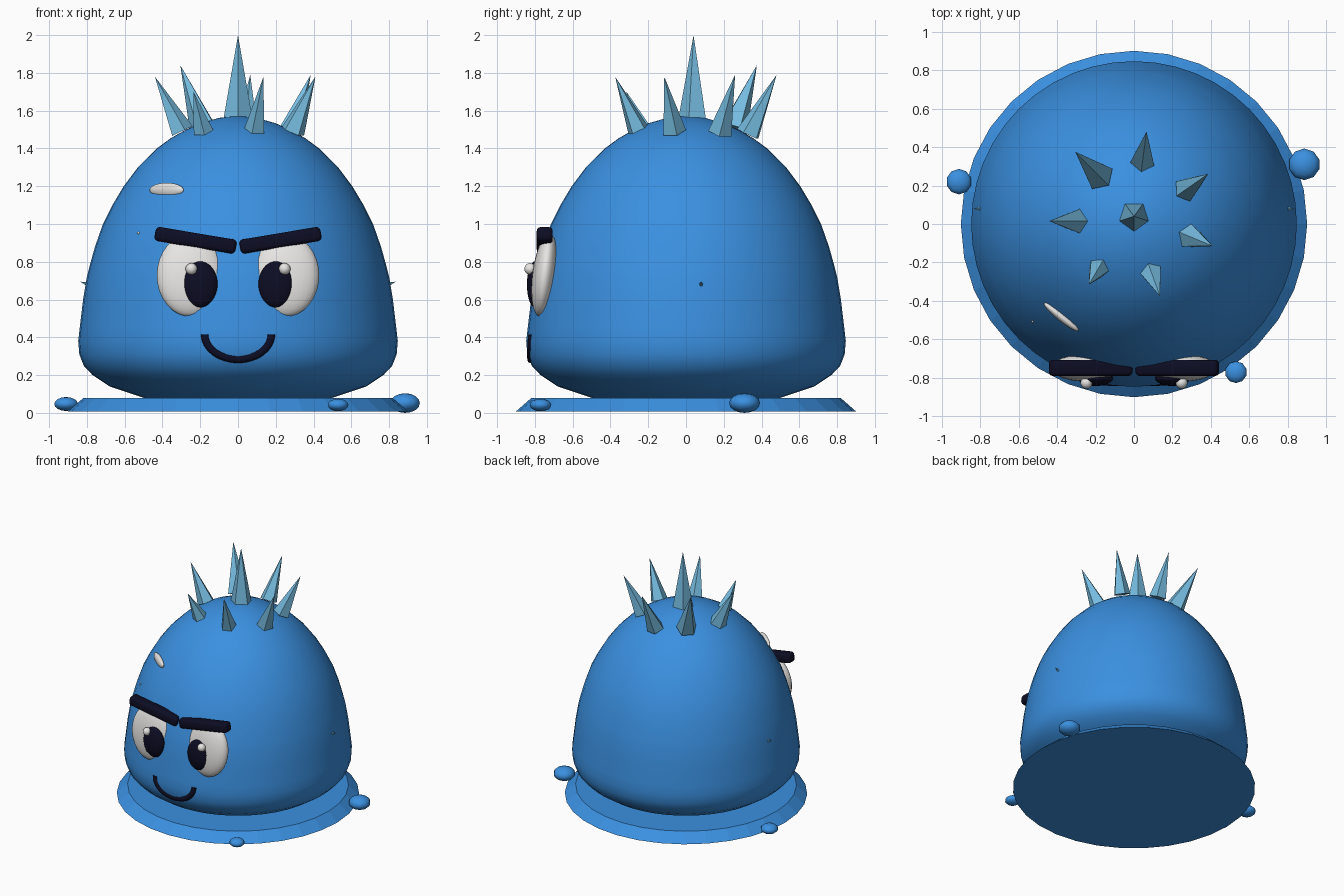
import bpy, bmesh, math
from mathutils import Vector, Matrix

if "Cube" in bpy.data.objects:
    bpy.data.objects.remove(bpy.data.objects["Cube"])


def material(name, rgb):
    m = bpy.data.materials.new(name)
    m.diffuse_color = (*rgb, 1)
    m.use_nodes = True
    m.node_tree.nodes["Principled BSDF"].inputs["Base Color"].default_value = m.diffuse_color
    return m


BLUE = material("slime blue", (0.043, 0.28, 0.75))
TEAL = material("spike pale blue", (0.18, 0.50, 0.74))
WHITE = material("eye white", (0.80, 0.79, 0.77))
DARK = material("dark navy", (0.004, 0.004, 0.018))


def make(name, bm, mat, smooth=True, angle=60):
    bmesh.ops.recalc_face_normals(bm, faces=bm.faces)
    me = bpy.data.meshes.new(name)
    bm.to_mesh(me)
    bm.free()
    me.materials.append(mat)
    ob = bpy.data.objects.new(name, me)
    bpy.context.collection.objects.link(ob)
    if smooth:
        bpy.context.view_layer.objects.active = ob
        ob.select_set(True)
        bpy.ops.object.shade_smooth_by_angle(angle=math.radians(angle))
        ob.select_set(False)
    return ob


def ellipsoid(name, loc, half, mat, rot=None, seg=24, rings=16, smooth=True):
    bm = bmesh.new()
    bmesh.ops.create_uvsphere(bm, u_segments=seg, v_segments=rings, radius=1)
    rot = rot or Matrix.Identity(4)
    bm.transform(Matrix.Translation(loc) @ rot @ Matrix.Diagonal((*half, 1)))
    return make(name, bm, mat, smooth)


def cone(name, base, tip, radius, mat, sides=5):
    base, tip = Vector(base), Vector(tip)
    d = tip - base
    bm = bmesh.new()
    bmesh.ops.create_cone(bm, cap_ends=True, segments=sides, radius1=radius, radius2=0, depth=d.length)
    bm.transform(Matrix.Translation((base + tip) / 2) @ d.to_track_quat('Z', 'Y').to_matrix().to_4x4())
    return make(name, bm, mat, smooth=False)


# Dome body: revolved (radius, height) profile
PROFILE = [(0, 1.572), (.1, 1.562), (.2, 1.533), (.275, 1.50), (.355, 1.455), (.43, 1.40),
           (.53, 1.30), (.605, 1.20), (.665, 1.10), (.715, 1.0), (.757, .88), (.785, .78),
           (.80, .72), (.82, .6), (.838, .45), (.846, .38), (.84, .31), (.817, .25),
           (.77, .20), (.68, .14), (.5, .08), (.3, .05), (0, .04)]


def body_radius(z):
    for (r1, z1), (r2, z2) in zip(PROFILE, PROFILE[1:]):
        if z2 <= z <= z1:
            return r1 + (r2 - r1) * (z1 - z) / (z1 - z2)
    return 0


bm = bmesh.new()
verts = [bm.verts.new((r, 0, z)) for r, z in PROFILE]
edges = [bm.edges.new(p) for p in zip(verts, verts[1:])]
bmesh.ops.spin(bm, geom=verts + edges, cent=(0, 0, 0), axis=(0, 0, 1), angle=math.tau, steps=48)
bmesh.ops.remove_doubles(bm, verts=bm.verts, dist=1e-4)
make("body", bm, BLUE)

# Puddle disc with sloping rim
bm = bmesh.new()
bmesh.ops.create_cone(bm, cap_ends=True, segments=32, radius1=.9, radius2=.82, depth=.07)
bm.transform(Matrix.Translation((0, 0, .043)))
make("puddle", bm, BLUE, smooth=False)

# Droplets around the puddle
for i, (x, y, z, r, h) in enumerate([(-.91, .22, .047, .066, .037), (.885, .31, .052, .082, .052),
                                     (.53, -.77, .042, .057, .033)]):
    ellipsoid(f"droplet_{i + 1}", (x, y, z), (r, r, h), BLUE, seg=10, rings=8)

# Crown of five-sided spikes: base, tip, radius
SPIKES = [((0, .04, 1.56), (0, .04, 2.0), .08),
          ((-.18, .25, 1.50), (-.305, .375, 1.84), .078),
          ((.045, .33, 1.475), (.065, .48, 1.79), .066),
          ((.27, .18, 1.485), (.385, .26, 1.79), .066),
          ((.29, -.065, 1.49), (.41, -.115, 1.78), .066),
          ((.09, -.25, 1.49), (.135, -.375, 1.78), .06),
          ((-.185, -.23, 1.49), (-.235, -.315, 1.70), .056),
          ((-.30, .015, 1.49), (-.44, .015, 1.78), .066)]
for i, (b, t, r) in enumerate(SPIKES):
    cone(f"spike_{i + 1}", b, t, r, TEAL)

for side, s in (("left", -1), ("right", 1)):
    # Eye, pupil and glint
    ellipsoid(f"{side}_eye", (s * .252, -.748, .728), (.178, .066, .22), WHITE,
              Matrix.Rotation(math.radians(-7), 4, 'X'))
    ellipsoid(f"{side}_pupil", (s * .20, -.80, .68), (.092, .042, .122), DARK)
    ellipsoid(f"{side}_glint", (s * .247, -.825, .762), (.031,) * 3, WHITE, seg=16, rings=10)
    # Slanted eyebrow
    bm = bmesh.new()
    bmesh.ops.create_cube(bm, size=1)
    bm.transform(Matrix.Diagonal((.435, .085, .076, 1)))
    bmesh.ops.bevel(bm, geom=list(bm.edges), offset=.022, segments=3, profile=.5, affect='EDGES')
    bm.transform(Matrix.Translation((s * .225, -.748, .914)) @ Matrix.Rotation(s * math.radians(-9.5), 4, 'Y'))
    make(f"{side}_eyebrow", bm, DARK)
    # Tiny thorn on the flank
    cone(f"{side}_thorn", (s * .79, .08, .677), (s * .835, .08, .695), .014, TEAL)

# Smiling mouth: tube following the body surface
bm = bmesh.new()
rings = []
for i in range(25):
    a = math.pi * i / 24
    x, z = .175 * math.cos(a), .415 - .13 * math.sin(a)
    c = Vector((x, -math.sqrt(body_radius(z) ** 2 - x * x) + .006, z))
    out = Vector((math.cos(a), 0, -math.sin(a)))
    rings.append([bm.verts.new(c + .021 * (out * math.cos(t) + Vector((0, -.75, 0)) * math.sin(t)))
                  for t in [math.tau * k / 10 for k in range(10)]])
for p, q in zip(rings, rings[1:]):
    for k in range(10):
        bm.faces.new((p[k], p[k - 1], q[k - 1], q[k]))
bm.faces.new(rings[0])
bm.faces.new(rings[-1])
make("mouth", bm, DARK)

# Shine marks on the dome
ellipsoid("shine_large", (-.378, -.483, 1.18), (.115, .022, .038), WHITE, Matrix.Rotation(math.radians(-39), 4, 'Z'))
ellipsoid("shine_small", (-.527, -.507, .952), (.007,) * 3, WHITE, seg=8, rings=6)
